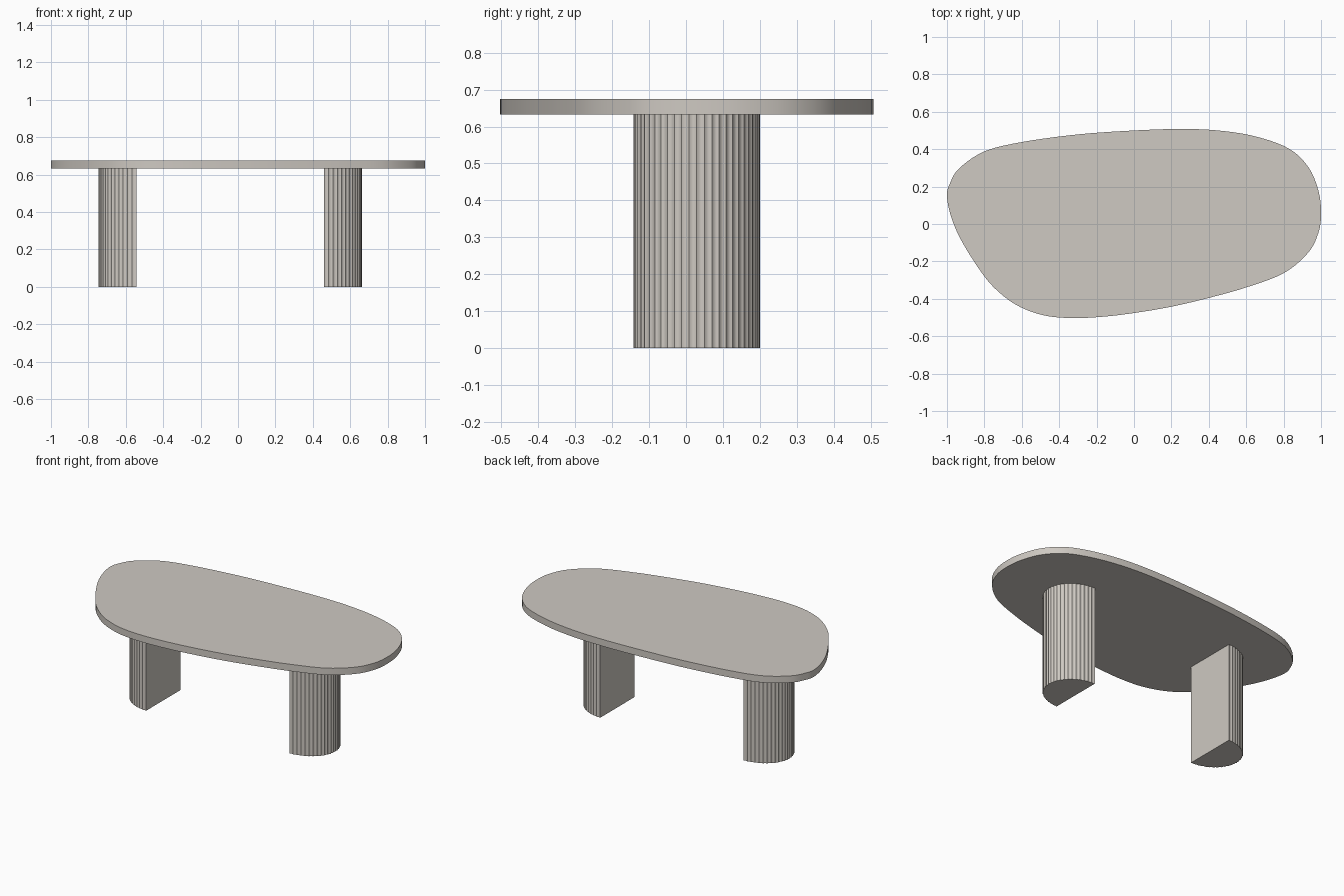
import bpy, bmesh, math
from mathutils import Vector

if "Cube" in bpy.data.objects:
    bpy.data.objects.remove(bpy.data.objects["Cube"])

stone = bpy.data.materials.new("warm grey stone")
stone.diffuse_color = (0.62, 0.585, 0.54, 1)
stone.use_nodes = True
stone.node_tree.nodes["Principled BSDF"].inputs["Base Color"].default_value = stone.diffuse_color

TOP_Z, UNDER_Z = 0.675, 0.632


def smooth_loop(pts, steps):
    """Closed Catmull-Rom curve through the points."""
    out, n = [], len(pts)
    for i in range(n):
        a, b, c, d = (Vector(pts[(i + k) % n]) for k in (-1, 0, 1, 2))
        for s in range(steps):
            t = s / steps
            out.append(0.5 * (2 * b + (c - a) * t + (2 * a - 5 * b + 4 * c - d) * t ** 2
                              + (3 * b - a - 3 * c + d) * t ** 3))
    return out


def extrude_outline(name, outline, z0, z1, angle):
    """Solid prism from a flat outline."""
    bm = bmesh.new()
    base = bm.faces.new([bm.verts.new((p[0], p[1], z0)) for p in outline])
    ext = bmesh.ops.extrude_face_region(bm, geom=[base])
    verts = [g for g in ext["geom"] if isinstance(g, bmesh.types.BMVert)]
    bmesh.ops.translate(bm, vec=(0, 0, z1 - z0), verts=verts)
    bmesh.ops.recalc_face_normals(bm, faces=bm.faces)
    mesh = bpy.data.meshes.new(name)
    bm.to_mesh(mesh)
    bm.free()
    mesh.materials.append(stone)
    obj = bpy.data.objects.new(name, mesh)
    bpy.context.collection.objects.link(obj)
    bpy.ops.object.select_all(action='DESELECT')
    obj.select_set(True)
    bpy.context.view_layer.objects.active = obj
    bpy.ops.object.shade_smooth_by_angle(angle=math.radians(angle))
    return obj


# Pebble-shaped table top
pebble = [(-1, 0.147), (-0.985, 0.215), (-0.935, 0.297), (-0.8, 0.388), (-0.6, 0.438),
          (-0.3, 0.479), (0, 0.5), (0.25, 0.508), (0.45, 0.5), (0.65, 0.468),
          (0.83, 0.402), (0.935, 0.3), (0.988, 0.17), (1, 0.05), (0.985, -0.05),
          (0.93, -0.155), (0.8, -0.263), (0.6, -0.339), (0.4, -0.395), (0.2, -0.442),
          (0, -0.476), (-0.17, -0.496), (-0.33, -0.503), (-0.48, -0.489),
          (-0.61, -0.443), (-0.71, -0.375), (-0.8, -0.28), (-0.914, -0.105),
          (-0.975, 0.03)]
extrude_outline("table_top", smooth_loop(pebble, 5), UNDER_Z, TOP_Z, 30)


# Half-round legs: flat inner face, shallow vertical flutes on the outer curve
def leg_outline(x_flat, side, y_mid=0.029, depth=0.202, half=0.171, flutes=26, steps=6):
    pts = []
    n = flutes * steps
    for i in range(n + 1):
        a = math.pi * i / n - math.pi / 2
        groove = 1 - 0.02 * abs(math.sin(math.pi * i / steps))
        pts.append((x_flat + side * depth * math.cos(a) * groove,
                    y_mid + half * math.sin(a) * groove))
    return pts


for name, x_flat, side in (("left_leg", -0.543, -1), ("right_leg", 0.46, 1)):
    extrude_outline(name, leg_outline(x_flat, side), 0, UNDER_Z, 25)
